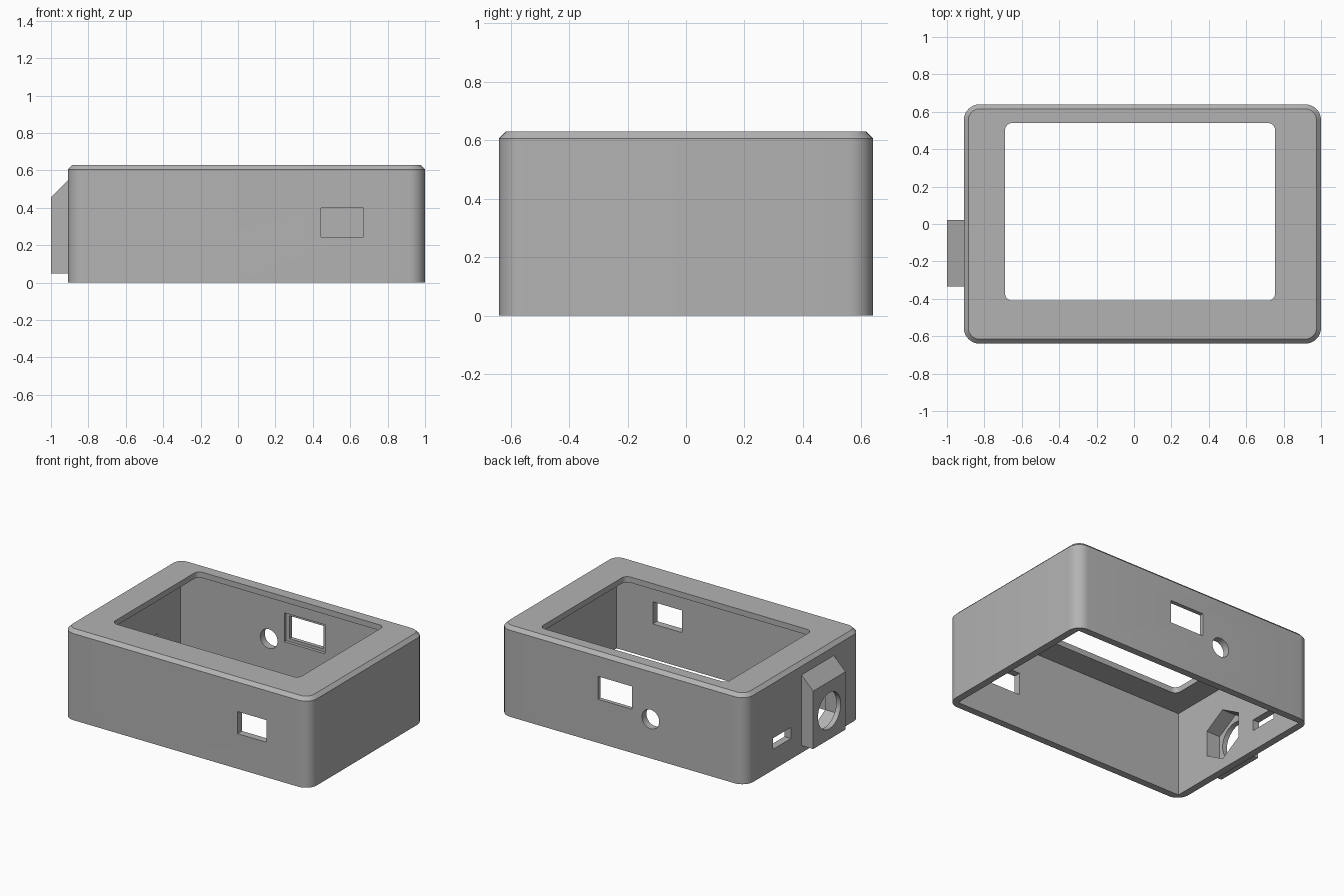
import bpy, bmesh
from math import sin, cos, pi
from mathutils import Vector

cube = bpy.data.objects.get("Cube")
if cube:
    bpy.data.objects.remove(cube, do_unlink=True)

grey = bpy.data.materials.new("plain_grey")
grey.use_nodes = True
colour = (0.45, 0.45, 0.45, 1)
grey.diffuse_color = colour
grey.node_tree.nodes["Principled BSDF"].inputs["Base Color"].default_value = colour


def rectangle(x0, x1, y0, y1):
    return [(x0, y0), (x1, y0), (x1, y1), (x0, y1)]


def rounded(x0, x1, y0, y1, r, steps=8):
    centres = [(x1 - r, y1 - r), (x0 + r, y1 - r), (x0 + r, y0 + r), (x1 - r, y0 + r)]
    return [(cx + r * cos((q + i / steps) * pi / 2), cy + r * sin((q + i / steps) * pi / 2))
            for q, (cx, cy) in enumerate(centres) for i in range(steps + 1)]


def polygon(cx, cy, r, sides, start=0.0):
    return [(cx + r * cos(start + 2 * pi * i / sides), cy + r * sin(start + 2 * pi * i / sides))
            for i in range(sides)]


def prism(name, outline, axis, lo, hi, chamfer=0):
    """Extrude a 2D outline along an axis, optionally chamfering its far end."""
    def place(p, h):
        return {"x": (h, *p), "y": (p[0], h, p[1]), "z": (*p, h)}[axis]
    bm = bmesh.new()
    face = bm.faces.new([bm.verts.new(place(p, lo)) for p in outline])
    out = bmesh.ops.extrude_face_region(bm, geom=[face])["geom"]
    move = Vector(place((0, 0), hi - lo))
    bmesh.ops.translate(bm, verts=[g for g in out if isinstance(g, bmesh.types.BMVert)], vec=move)
    if chamfer:
        rim = [g for g in out if isinstance(g, bmesh.types.BMEdge)]
        bmesh.ops.bevel(bm, geom=rim, offset=chamfer, segments=1, affect="EDGES")
    bmesh.ops.recalc_face_normals(bm, faces=bm.faces)
    mesh = bpy.data.meshes.new(name)
    bm.to_mesh(mesh)
    bm.free()
    mesh.materials.append(grey)
    obj = bpy.data.objects.new(name, mesh)
    bpy.context.collection.objects.link(obj)
    return obj


def combine(target, tool, operation="DIFFERENCE"):
    """Apply a boolean and discard the tool."""
    tool.hide_render = True
    mod = target.modifiers.new("boolean", "BOOLEAN")
    mod.operation, mod.solver, mod.object = operation, "EXACT", tool
    bpy.context.view_layer.objects.active = target
    bpy.ops.object.modifier_apply(modifier=mod.name)
    bpy.data.objects.remove(tool, do_unlink=True)


# Outer shell with rounded corners and chamfered top
case = prism("case", rounded(-0.91, 1, -0.64, 0.64, 0.085), "z", 0, 0.63, 0.024)

# Raised socket block on the side, with a sloping top
block = [(-1, 0.05), (-0.88, 0.05), (-0.88, 0.57), (-0.91, 0.545), (-1, 0.455)]
combine(case, prism("socket_block", block, "y", -0.335, 0.022), "UNION")

cutters = [
    # Hollow inside, open at the bottom, and the screen opening
    prism("cavity", rectangle(-0.86, 0.95, -0.59, 0.59), "z", -0.1, 0.59),
    prism("screen_opening", rounded(-0.69, 0.755, -0.41, 0.54, 0.04), "z", 0.5, 0.7),
    # Front window
    prism("front_window", rectangle(0.445, 0.67, 0.245, 0.4), "y", -0.7, -0.5),
    # Back window with inner recess, and round hole
    prism("back_window", rectangle(-0.03, 0.235, 0.305, 0.465), "y", 0.5, 0.7),
    prism("back_recess", rectangle(-0.055, 0.26, 0.285, 0.488), "y", 0.5, 0.612),
    prism("back_hole", polygon(-0.174, 0.274, 0.067, 32), "y", 0.5, 0.7),
    # Side slot, socket bore and hexagonal nut pocket
    prism("side_slot", rectangle(0.14, 0.34, 0.145, 0.222), "x", -1.1, -0.8),
    prism("socket_bore", polygon(-0.157, 0.25, 0.126, 40), "x", -1.1, -0.8),
    prism("nut_pocket", polygon(-0.157, 0.25, 0.178, 6, pi / 2), "x", -0.965, -0.8),
]
for cutter in cutters:
    combine(case, cutter)

# Smooth rounded corners, crisp edges
bpy.ops.object.select_all(action="DESELECT")
case.select_set(True)
bpy.context.view_layer.objects.active = case
bpy.ops.object.shade_smooth_by_angle(angle=pi / 6)
